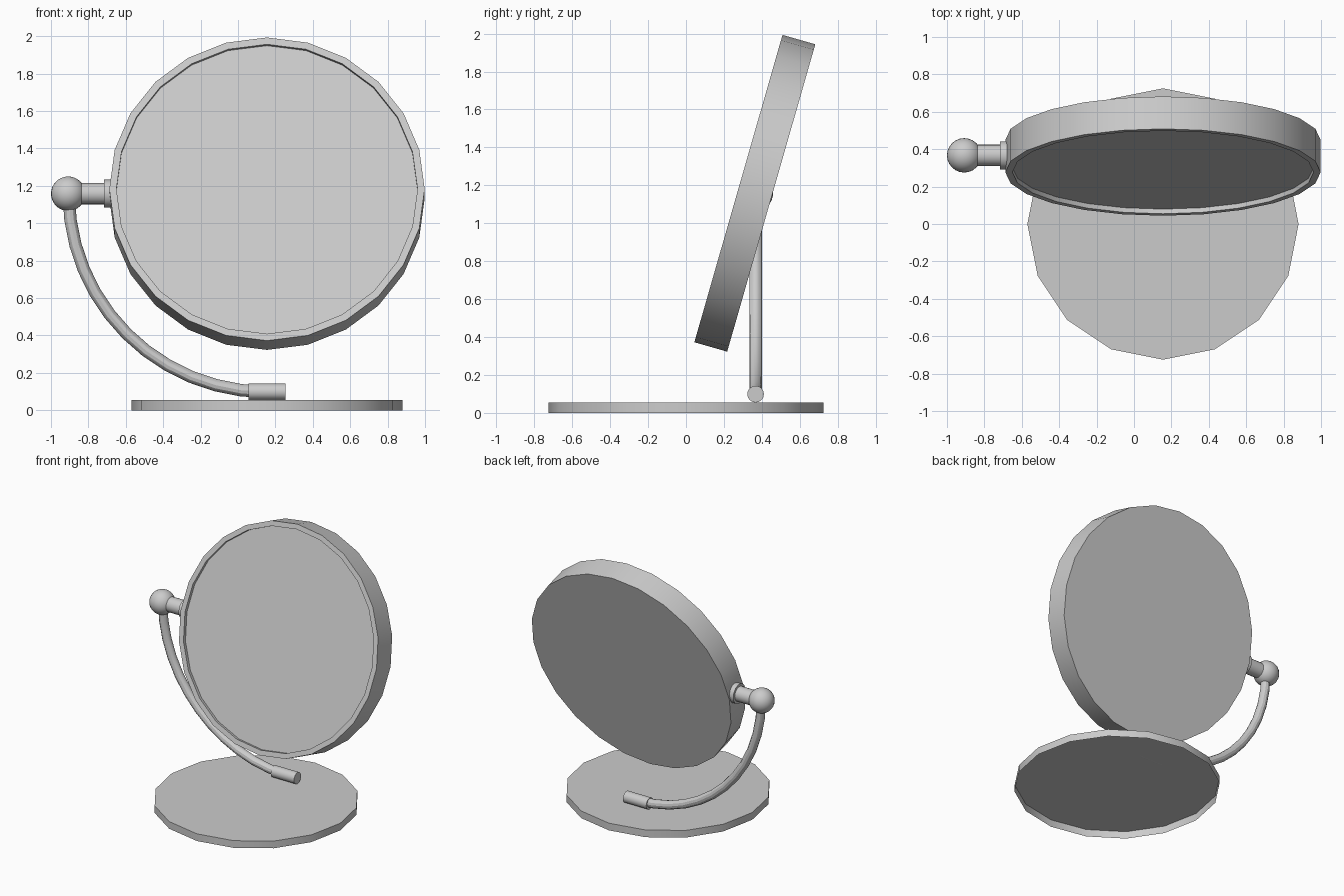
import bpy, bmesh
from math import cos, sin, pi, radians
from mathutils import Matrix

if "Cube" in bpy.data.objects:
    bpy.data.objects.remove(bpy.data.objects["Cube"])

CX, PIVOT_Y, PIVOT_Z = 0.155, 0.367, 1.158


def finish(bm, name, matrix=Matrix()):
    bmesh.ops.remove_doubles(bm, verts=bm.verts, dist=1e-5)
    mesh = bpy.data.meshes.new(name)
    bm.to_mesh(mesh)
    bm.free()
    ob = bpy.data.objects.new(name, mesh)
    bpy.context.collection.objects.link(ob)
    ob.matrix_world = matrix
    bpy.ops.object.select_all(action='DESELECT')
    ob.select_set(True)
    bpy.context.view_layer.objects.active = ob
    bpy.ops.object.shade_smooth_by_angle(angle=radians(30))
    return ob


def lathe(name, profile, sides, matrix):
    """Revolve (radius, height) points about local z; zero radius closes with a cap."""
    bm = bmesh.new()
    rings = []
    for r, z in profile:
        if r > 0:
            rings.append([bm.verts.new((r * cos(2 * pi * i / sides), r * sin(2 * pi * i / sides), z))
                          for i in range(sides)])
        else:
            rings.append(None)
    for a, b in zip(rings, rings[1:]):
        if a is None:
            bm.faces.new(b[::-1])
        elif b is None:
            bm.faces.new(a)
        else:
            for i in range(sides):
                j = (i + 1) % sides
                bm.faces.new((a[i], a[j], b[j], b[i]))
    return finish(bm, name, matrix)


def along_x(x, y, z):
    return Matrix.Translation((x, y, z)) @ Matrix.Rotation(pi / 2, 4, 'Y')


# Base plate, open underneath
lathe("base_plate", [(0.725, 0), (0.725, 0.056), (0, 0.056)], 16, Matrix.Translation((CX, 0, 0)))

# Tilted mirror: frame with a shallow recess, and the glass in it
tilt = Matrix.Translation((CX, 0.363, PIVOT_Z)) @ Matrix.Rotation(radians(74), 4, 'X')
lathe("mirror_frame", [(0, -0.09), (0.843, -0.09), (0.843, 0.09), (0.805, 0.09), (0.805, 0.064)], 24, tilt)
lathe("mirror_glass", [(0.805, 0.064), (0, 0.064)], 24, tilt)

# Pivot ball, pin and collar
bm = bmesh.new()
bmesh.ops.create_uvsphere(bm, u_segments=24, v_segments=16, radius=0.092)
finish(bm, "pivot_ball", Matrix.Translation((-0.908, PIVOT_Y, PIVOT_Z)))
lathe("pivot_pin", [(0, 0), (0.057, 0), (0.057, 0.21), (0, 0.21)], 20,
      along_x(-0.9, PIVOT_Y, PIVOT_Z))
lathe("pivot_collar", [(0, 0), (0.075, 0), (0.075, 0.05), (0, 0.05)], 20,
      along_x(-0.716, PIVOT_Y, PIVOT_Z))

# Quarter-circle support arm
bm = bmesh.new()
R, r, steps, sides = 1.06, 0.033, 12, 12
rings = []
for s in range(steps + 1):
    a = pi + pi / 2 * s / steps
    rings.append([])
    for k in range(sides):
        t = 2 * pi * k / sides
        d = R + r * cos(t)
        rings[-1].append(bm.verts.new((CX + d * cos(a), PIVOT_Y + r * sin(t), PIVOT_Z + d * sin(a))))
for p, q in zip(rings, rings[1:]):
    for k in range(sides):
        n = (k + 1) % sides
        bm.faces.new((p[k], p[n], q[n], q[k]))
bm.faces.new(rings[0][::-1])
bm.faces.new(rings[-1])
bmesh.ops.recalc_face_normals(bm, faces=bm.faces)
finish(bm, "support_arm")

# Sleeve fixing the arm to the base
lathe("arm_sleeve", [(0, 0), (0.044, 0), (0.044, 0.2), (0, 0.2)], 16, along_x(0.055, PIVOT_Y, 0.099))
